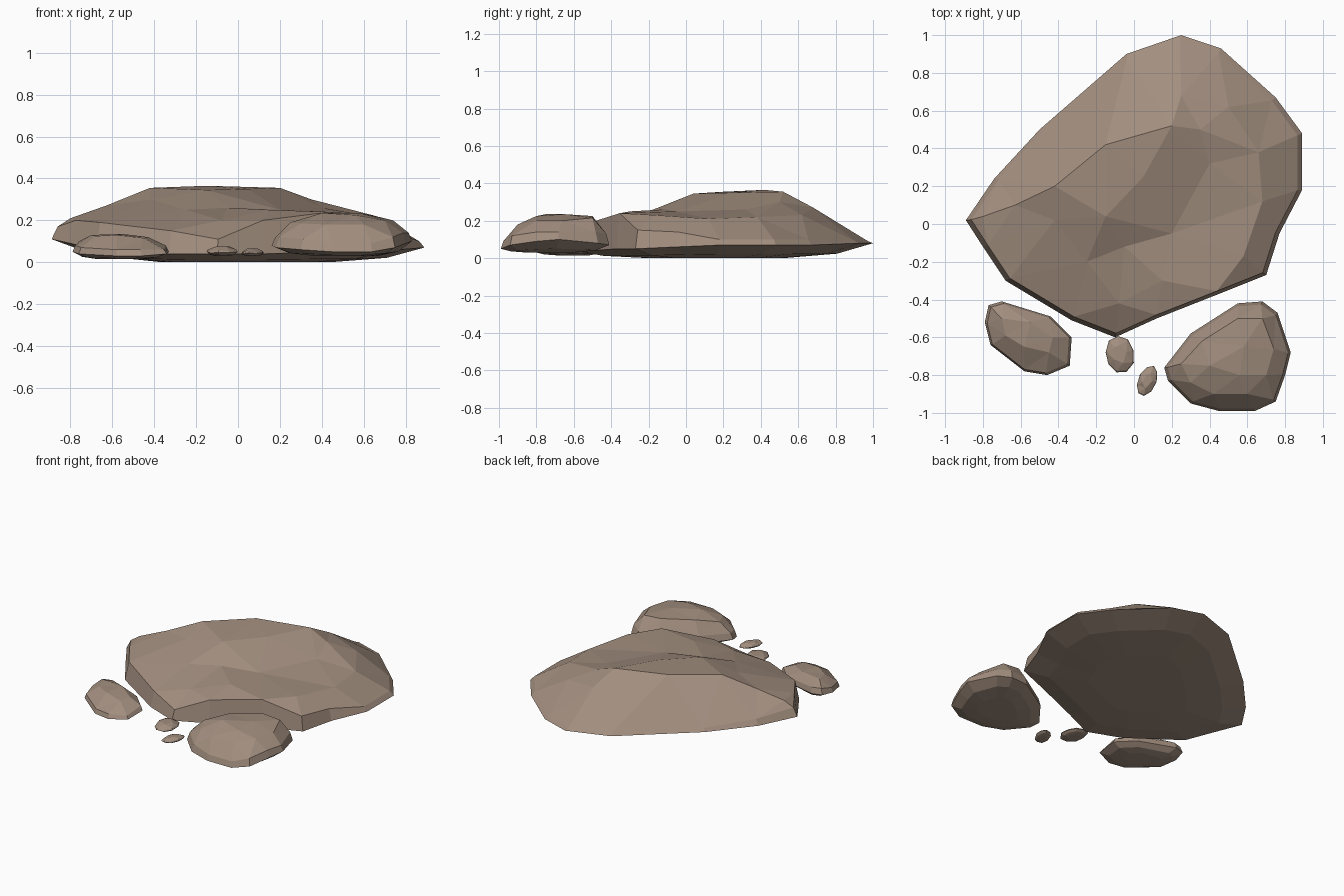
import bpy
import math
import random
from mathutils import Vector
from mathutils.geometry import delaunay_2d_cdt

random.seed(4)

default_cube = bpy.data.objects.get("Cube")
if default_cube:
    bpy.data.objects.remove(default_cube, do_unlink=True)

# One brown stone colour
stone = bpy.data.materials.new("brown stone")
stone.use_nodes = True
colour = (.36, .27, .21, 1)
stone.diffuse_color = colour
shader = next(n for n in stone.node_tree.nodes if n.type == "BSDF_PRINCIPLED")
shader.inputs["Base Color"].default_value = colour
shader.inputs["Roughness"].default_value = 1


def inset(points, centre, scale):
    """Shrink a plan outline towards its centre."""
    return [centre + (p - centre) * scale for p in points]


def make_rock(name, outline, crown, base, shoulder=.97):
    """Rock from an outline of (x, y, rim height, shoulder height) and crown points.

    The outline runs clockwise seen from above. The crown is a faceted cap
    over the shoulder ring, and the underside is a shallow dish down to base.
    """
    plan = [Vector(p[:2]) for p in outline]
    count = len(plan)
    centre = sum(plan, Vector((0, 0))) / count
    verts, faces = [], []

    def add_ring(scale, heights):
        verts.extend((p.x, p.y, z) for p, z in zip(inset(plan, centre, scale), heights))
        return len(verts) - count

    def bridge(lower, upper):
        for i in range(count):
            j = (i + 1) % count
            faces.append((lower + j, lower + i, upper + i, upper + j))

    # Underside, rim and shoulder rings
    rims = [p[2] for p in outline]
    floor = add_ring(.45, [base] * count)
    dish = add_ring(.78, [base + (z - base) * .3 for z in rims])
    rim = add_ring(1, rims)
    top = add_ring(shoulder, [p[3] for p in outline])
    faces.append(tuple(range(floor, floor + count)))
    bridge(floor, dish)
    bridge(dish, rim)
    bridge(rim, top)

    # Faceted cap between the shoulder and the crown points
    verts.extend(crown)
    cap = [Vector(v[:2]) for v in verts[top:]]
    result = delaunay_2d_cdt(cap, [], [list(range(count))], 1, 1e-5)
    source = [ids[0] for ids in result[3]]
    for tri in result[2]:
        faces.append(tuple(top + source[i] for i in tri))

    mesh = bpy.data.meshes.new(name)
    mesh.from_pydata(verts, [], faces)
    mesh.materials.append(stone)
    mesh.validate()
    rock = bpy.data.objects.new(name, mesh)
    bpy.context.collection.objects.link(rock)
    # Consistent outward normals
    bpy.context.view_layer.objects.active = rock
    rock.select_set(True)
    bpy.ops.object.mode_set(mode="EDIT")
    bpy.ops.mesh.select_all(action="SELECT")
    bpy.ops.mesh.normals_make_consistent(inside=False)
    bpy.ops.object.mode_set(mode="OBJECT")
    rock.select_set(False)
    return rock


def make_pebble(name, centre, length, width, angle, low, high, sides=9):
    """Small oval pebble with a slightly uneven outline."""
    outline, crown = [], []
    turn = math.radians(angle)
    for i in range(sides):
        a = -math.tau * i / sides
        r = random.uniform(.94, 1.04)
        u, v = math.cos(a) * length * r, math.sin(a) * width * r
        x = u * math.cos(turn) - v * math.sin(turn)
        y = u * math.sin(turn) + v * math.cos(turn)
        middle = low + (high - low) * random.uniform(.3, .5)
        outline.append((centre[0] + x, centre[1] + y, middle, middle + (high - low) * .2))
        if i % 2 == 0:
            crown.append((centre[0] + x * .5, centre[1] + y * .5, high))
    return make_rock(name, outline, crown, low, .92)


# Broad slab with a raised back ridge and a lower front shelf
make_rock("large_slab", [
    (-.89, .02, .11, .17), (-.74, .24, .09, .13), (-.5, .5, .08, .1),
    (-.04, .9, .08, .1), (.25, 1, .08, .09), (.46, .93, .08, .09),
    (.75, .67, .07, .1), (.89, .48, .07, .1), (.89, .18, .07, .1),
    (.77, -.05, .06, .14), (.7, -.27, .05, .15), (.45, -.37, .05, .24),
    (.12, -.5, .04, .2), (-.1, -.6, .04, .11), (-.33, -.51, .04, .15),
    (-.68, -.3, .06, .19), (-.8, -.12, .09, .2),
], [
    (-.42, .2, .355), (-.15, .42, .365), (.2, .52, .355), (-.15, .04, .345),
    (.05, .25, .35), (.35, .5, .3), (.4, .32, .26), (.2, -.05, .25),
    (-.05, -.12, .26), (-.42, .02, .3), (-.63, .1, .27), (-.25, -.2, .25),
    (.68, .12, .21), (.66, .38, .22), (.58, -.17, .23), (.15, -.3, .25),
    (-.08, -.42, .2), (.25, .68, .27), (.5, .62, .23), (-.8, .04, .21),
], 0)

# Rounded boulder at the front left
make_rock("rounded_boulder", [
    (.16, -.76, .08, .12), (.3, -.58, .08, .13), (.55, -.42, .07, .13),
    (.68, -.41, .07, .13), (.76, -.47, .08, .14), (.83, -.68, .1, .14),
    (.8, -.8, .09, .14), (.75, -.94, .07, .12), (.64, -.99, .05, .09),
    (.45, -.99, .05, .09), (.3, -.95, .06, .11), (.18, -.83, .07, .12),
], [
    (.25, -.74, .19), (.36, -.62, .22), (.55, -.5, .225), (.68, -.5, .215),
    (.74, -.66, .2), (.7, -.8, .2), (.6, -.9, .18), (.42, -.9, .18),
    (.3, -.84, .185), (.4, -.75, .235), (.58, -.65, .235), (.56, -.8, .225),
], .03, .95)

# Low stone at the front right
make_rock("low_stone", [
    (-.79, -.52, .05, .08), (-.77, -.43, .06, .1), (-.7, -.41, .06, .1),
    (-.44, -.49, .05, .08), (-.33, -.6, .05, .08), (-.34, -.75, .04, .06),
    (-.46, -.8, .03, .06), (-.58, -.78, .03, .06), (-.76, -.64, .04, .07),
], [
    (-.7, -.5, .13), (-.55, -.52, .135), (-.43, -.6, .12),
    (-.45, -.68, .115), (-.58, -.65, .13), (-.68, -.59, .125),
], .015, .94)

# Pebbles between the larger stones
make_pebble("round_pebble", (-.075, -.69), .1, .078, 95, .03, .075)
make_pebble("narrow_pebble", (.07, -.83), .085, .048, 66, .03, .065)
